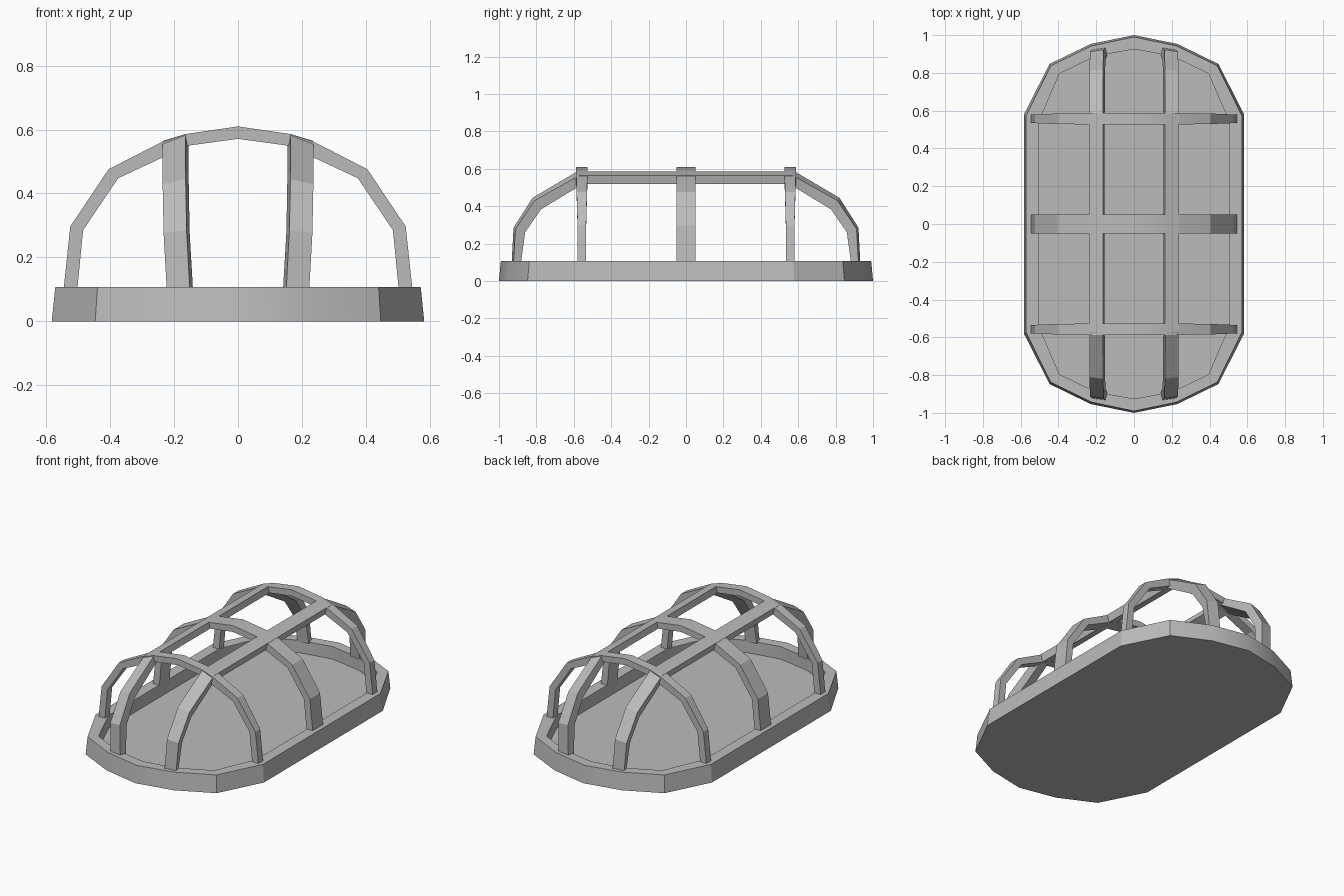
import bpy, bmesh, math

if "Cube" in bpy.data.objects:
    bpy.data.objects.remove(bpy.data.objects["Cube"])

grey = bpy.data.materials.new("light grey metal")
grey.diffuse_color = (0.5, 0.5, 0.5, 1)
grey.use_nodes = True
grey.node_tree.nodes["Principled BSDF"].inputs["Base Color"].default_value = grey.diffuse_color


def make(name, verts, faces):
    me = bpy.data.meshes.new(name)
    me.from_pydata(verts, [], faces)
    bm = bmesh.new()
    bm.from_mesh(me)
    bmesh.ops.recalc_face_normals(bm, faces=bm.faces)
    bm.to_mesh(me)
    bm.free()
    me.materials.append(grey)
    ob = bpy.data.objects.new(name, me)
    bpy.context.collection.objects.link(ob)
    bpy.ops.object.select_all(action='DESELECT')
    ob.select_set(True)
    bpy.context.view_layer.objects.active = ob
    bpy.ops.object.shade_smooth_by_angle(angle=math.radians(25))
    return ob


def loft(name, rings):
    """Skin equal rings of points and cap both ends."""
    n = len(rings[0])
    faces = [(i*n + j, i*n + (j+1) % n, (i+1)*n + (j+1) % n, (i+1)*n + j)
             for i in range(len(rings)-1) for j in range(n)]
    last = (len(rings)-1)*n
    faces += [tuple(range(n)), tuple(range(last, last+n))]
    return make(name, [p for r in rings for p in r], faces)


def outline(quarter, z):
    """Mirror a quarter outline (side to tip) into a full ring."""
    q = quarter
    ring = q + [(-x, y) for x, y in q[-2::-1]]
    ring += [(-x, -y) for x, y in q] + [(x, -y) for x, y in q[-2::-1]]
    return [(x, y, z) for x, y in ring]


# Tray: oval base with a raised rim and sunken floor
bottom = [(.583, .58), (.447, .847), (.23, .953), (0, 1)]
top = [(.572, .572), (.44, .838), (.225, .943), (0, .99)]
inner = [(.505, .54), (.395, .795), (.2, .89), (0, .925)]
loft("base_tray", [outline(bottom, 0), outline(top, .107),
                   outline(inner, .107), outline(inner, .03)])

# Cross hoops: (outer x, outer z, inner x, inner z), foot to crown
hoop = [(.546, .10, .503, .10), (.525, .297, .485, .285), (.405, .476, .375, .448),
        (.237, .562, .225, .518), (.165, .586, .155, .55), (0, .61, 0, .571)]
full = hoop + [(-a, b, -c, d) for a, b, c, d in hoop[-2::-1]]
for name, y, w0, w1 in (("front_hoop", -.557, .023, .03), ("middle_hoop", 0, .05, .05),
                        ("back_hoop", .557, .023, .03)):
    rings = []
    for a, b, c, d in full:
        w = w0 + (w1 - w0) * min(1, max(0, (b - .3) / .26))
        rings.append([(a, y-w, b), (a, y+w, b), (c, y+w, d), (c, y-w, d)])
    loft(name, rings)

# Lengthwise bars: (outer y, outer z, inner y, inner z, x shift), foot to top
bar = [(.932, .10, .892, .10, -.014), (.922, .285, .87, .272, -.004),
       (.82, .445, .785, .405, -.001), (.58, .586, .56, .55, 0)]
path = bar + [(-a, b, -c, d, s) for a, b, c, d, s in bar[::-1]]
for name, side in (("left_bar", -1), ("right_bar", 1)):
    rings = []
    for a, b, c, d, s in path:
        # outer edge dips down and in, following the hoop slope
        dy = math.copysign(.01, a)
        dz = .022 * max(0, (b - .1) / .486)
        rings.append([(side*(.165+s), a, b), (side*(.237+s), a-dy, b-dz),
                      (side*(.225+s), c-dy, d-dz*1.4), (side*(.155+s), c, d)])
    loft(name, rings)
